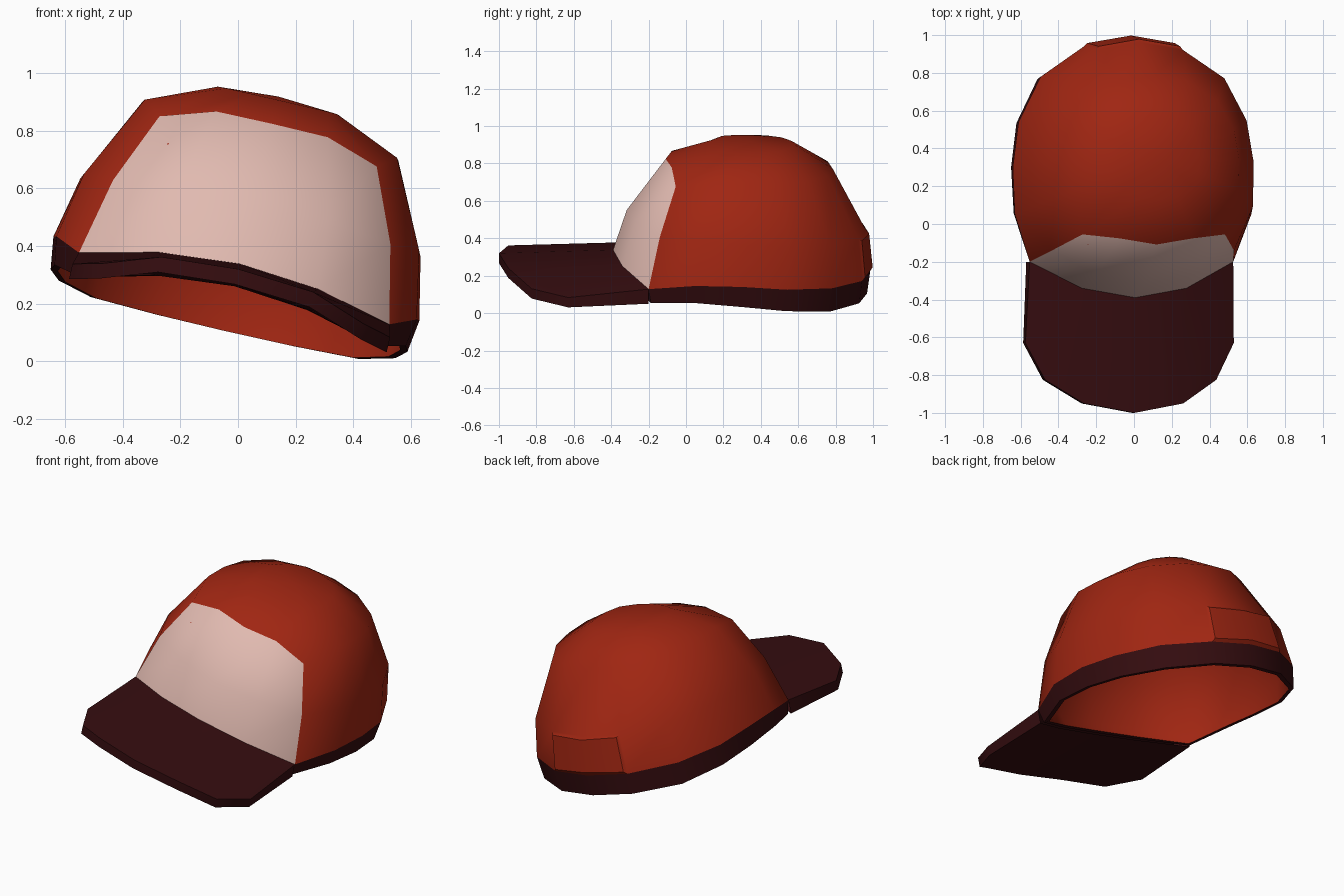
import bpy, bmesh, math

if "Cube" in bpy.data.objects:
    bpy.data.objects.remove(bpy.data.objects["Cube"])

TILT = math.radians(13)
N = 16


def material(name, rgb):
    m = bpy.data.materials.new(name)
    m.diffuse_color = (*rgb, 1)
    m.use_nodes = True
    m.node_tree.nodes["Principled BSDF"].inputs["Base Color"].default_value = m.diffuse_color
    return m


RED = material("rust red", (0.35, 0.019, 0.006))
PINK = material("pale pink", (0.75, 0.49, 0.435))
DARK = material("dark maroon", (0.036, 0.004, 0.005))


def place(p):
    """Tilt the cap sideways so that it rests on its right rim."""
    u, y, w = p[0] - 0.07, p[1], p[2]
    c, s = math.cos(TILT), math.sin(TILT)
    return (u * c + w * s, y, w * c - u * s)


def build(name, verts, faces, mats, index=None, edit=None, angle=35):
    me = bpy.data.meshes.new(name)
    me.from_pydata([place(v) for v in verts], [], faces)
    for m in mats:
        me.materials.append(m)
    if index:
        me.polygons.foreach_set("material_index", index)
    if edit:
        bm = bmesh.new()
        bm.from_mesh(me)
        bm.faces.ensure_lookup_table()
        edit(bm)
        bm.to_mesh(me)
        bm.free()
    ob = bpy.data.objects.new(name, me)
    bpy.context.collection.objects.link(ob)
    bpy.ops.object.select_all(action='DESELECT')
    ob.select_set(True)
    bpy.context.view_layer.objects.active = ob
    bpy.ops.object.shade_smooth_by_angle(angle=math.radians(angle))
    return ob


def full(half):
    """Mirror a front-to-back half ring into a closed ring."""
    return half + [(-u, y, w) for u, y, w in half[-2:0:-1]]


def shrink(ring, k, kw=1.0):
    return [(u * k, 0.3 + (y - 0.3) * k, w * kw) for u, y, w in ring]


def skin(rows, flip=False):
    faces = []
    for r in range(rows - 1):
        for j in range(N):
            k = (j + 1) % N
            f = (r * N + j, r * N + k, (r + 1) * N + k, (r + 1) * N + j)
            faces.append(f[::-1] if flip else f)
    return faces


def cap(rows, flip=False):
    top, base = rows * N, (rows - 1) * N
    tris = [(base + j, base + (j + 1) % N, top) for j in range(N)]
    return [t[::-1] for t in tris] if flip else tris


# Half outline where the dome meets the band: side, depth, height
base = [(0, -.39, .331), (.284, -.34, .307), (.553, -.2, .243),
        (.642, .05, .281), (.652, .3, .278), (.615, .54, .254),
        (.49, .78, .233), (.25, .942, .218), (0, .985, .215)]
floor = [.251, .227, .163, .183, .164, .133, .102, .094, .092]


def level(su, sy, yc, wf, wb, corner=(0, 0, 0)):
    ring = []
    for i, (u, y, w) in enumerate(base):
        t = (y + 0.39) / 1.375
        p = (u * su, yc + (y - 0.3) * sy, wf + (wb - wf) * t)
        if i == 2:      # upper corners of the front panel
            p = tuple(a + b for a, b in zip(p, corner))
        ring.append(p)
    return full(ring)


rim = full(base)
hem = shrink(full([(u, y, f) for (u, y, w), f in zip(base, floor)]), 0.975)
domes = [rim,
         level(.93, .93, .325, .55, .44, (-.02, 0, -.02)),
         level(.70, .65, .34, .83, .775, (0, -.07, -.055)),
         level(.33, .325, .355, .915, .91)]
peak = (0, .35, .927)

# Crown with pale front panel and raised patch at the back
faces = skin(4) + cap(4)
index = [1 if i < 2 * N and i % N in (0, 1, N - 2, N - 1) else 0
         for i in range(len(faces))]


def patch(bm):
    bmesh.ops.inset_region(bm, faces=[bm.faces[7], bm.faces[8]],
                           thickness=0.02, depth=0.015, use_boundary=True)


build("crown", sum(domes, []) + [peak], faces, [RED, PINK], index, patch, 40)

# Inner lining
lining = [shrink(hem, .96)] + [shrink(r, .965, .975) for r in domes]
build("lining", sum(lining, []) + [(0, .35, .9)],
      skin(5, True) + cap(5, True), [RED], angle=60)

# Band around the base with a thin lip underneath
build("band", lining[0] + hem + rim, skin(3), [DARK])

# Curved brim: inner row follows the crown, outer row is the front edge
half = [(0, -1.0, .312), (.27, -.95, .293), (.465, -.825, .225),
        (.566, -.63, .20)]
outer = [(-u, y, w) for u, y, w in half[:0:-1]] + half
inner = [(-u, y, w) for u, y, w in base[2:0:-1]] + base[:3]
top = inner + outer
n = len(top)
under = [(u, y, w - (.08 if i < 5 else .054)) for i, (u, y, w) in enumerate(top)]
sheet = [(0, 5, 6, 7, 1), (1, 7, 8, 2), (2, 8, 9, 3), (3, 9, 10, 11, 4)]
edge = [0, 5, 6, 7, 8, 9, 10, 11, 4]
walls = [(a, a + n, b + n, b) for a, b in zip(edge, edge[1:])]
build("brim", top + under,
      sheet + [tuple(i + n for i in f[::-1]) for f in sheet] + walls, [DARK])
